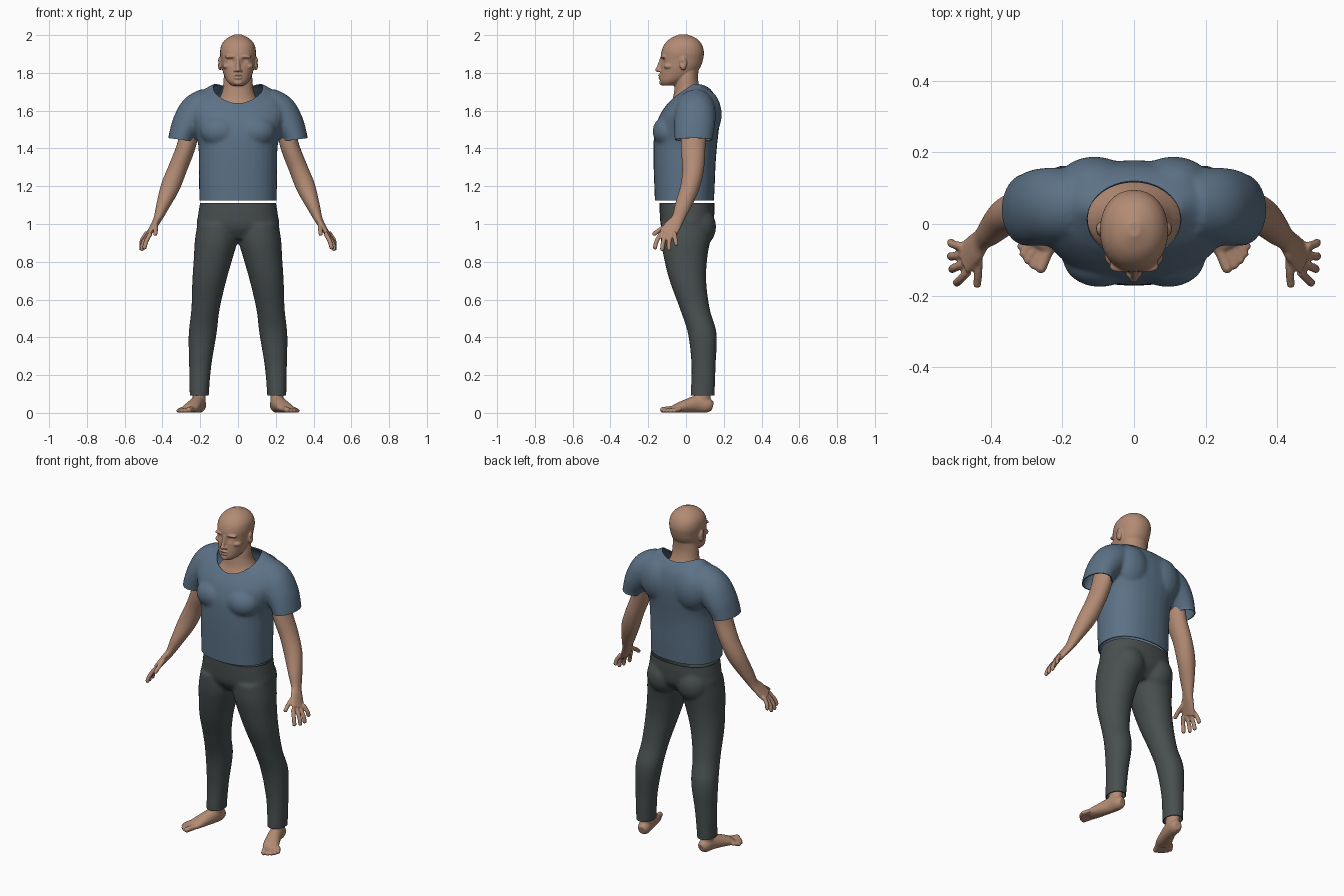
import bpy, bmesh, math
from mathutils import Vector, Matrix

X, Y, Z = Vector((1, 0, 0)), Vector((0, 1, 0)), Vector((0, 0, 1))
SIDES = (("left", 1), ("right", -1))

cube = bpy.data.objects.get("Cube")
if cube:
    bpy.data.objects.remove(cube, do_unlink=True)


def material(name, rgb):
    mat = bpy.data.materials.new(name)
    mat.use_nodes = True
    mat.diffuse_color = (*rgb, 1)
    mat.node_tree.nodes["Principled BSDF"].inputs["Base Color"].default_value = (*rgb, 1)
    return mat


skin = material("warm skin", (0.45, 0.26, 0.175))
blue = material("slate blue cloth", (0.107, 0.168, 0.24))
grey = material("charcoal cloth", (0.066, 0.077, 0.078))


def spline(rows, steps=6):
    """Smooth interpolation through the given stations."""
    rows = [Vector(r) for r in rows]
    padded = [rows[0]] + rows + [rows[-1]]
    out = []
    for p, q, r, s in zip(padded, padded[1:], padded[2:], padded[3:]):
        for k in range(steps):
            t = k / steps
            out.append(q + 0.5 * t * ((r - p) + t * ((2 * p - 5 * q + 4 * r - s)
                                                     + t * (3 * (q - r) + s - p))))
    return out + [rows[-1]]


def tube(bm, stations, ref=Y, level=False, power=2.0, n=32):
    """Loft of (x, y, z, half width, half depth); ref is the depth direction."""
    rows = spline(stations)
    mids = [Vector(r[:3]) for r in rows]
    rings = []
    for i, row in enumerate(rows):
        d = Z if level else (mids[min(i + 1, len(rows) - 1)] - mids[max(i - 1, 0)]).normalized()
        b = (ref - d * ref.dot(d)).normalized()
        a = b.cross(d)
        ring = []
        for k in range(n):
            c, s = math.cos(math.tau * k / n), math.sin(math.tau * k / n)
            u = math.copysign(abs(c) ** (2 / power), c) * row[3]
            v = math.copysign(abs(s) ** (2 / power), s) * row[4]
            ring.append(bm.verts.new(mids[i] + a * u + b * v))
        rings.append(ring)
    for lo, hi in zip(rings, rings[1:]):
        for k in range(n):
            bm.faces.new((lo[k], lo[k - 1], hi[k - 1], hi[k]))
    bm.faces.new(rings[0])
    bm.faces.new(rings[-1])


def trunk(bm, rows, power=2.0):
    """Level loft on the centre line from (z, half width, front y, back y)."""
    tube(bm, [(0, (f + b) / 2, z, w, (b - f) / 2) for z, w, f, b in rows], level=True, power=power)


def blob(bm, centre, size):
    mat = Matrix.Translation(centre) @ Matrix.Diagonal((*size, 1))
    bmesh.ops.create_uvsphere(bm, u_segments=20, v_segments=14, radius=1, matrix=mat)


def digit(bm, path, r, ref=Y):
    tube(bm, [(*p, r, r) for p in path], ref, n=14)
    blob(bm, path[-1], (r, r, r))


def realise(obj, *mods):
    for kind, settings in mods:
        mod = obj.modifiers.new(kind, kind)
        for key, value in settings.items():
            setattr(mod, key, value)
    graph = bpy.context.evaluated_depsgraph_get()
    mesh = bpy.data.meshes.new_from_object(obj.evaluated_get(graph))
    obj.modifiers.clear()
    obj.data = mesh


def add_object(bm, name):
    bmesh.ops.recalc_face_normals(bm, faces=bm.faces[:])
    mesh = bpy.data.meshes.new(name)
    bm.to_mesh(mesh)
    bm.free()
    obj = bpy.data.objects.new(name, mesh)
    bpy.context.collection.objects.link(obj)
    return obj


def fuse(bm, name, voxel, smooth):
    """Melt overlapping volumes into one organic surface."""
    obj = add_object(bm, name)
    realise(obj, ("REMESH", dict(mode="VOXEL", voxel_size=voxel)),
            ("SMOOTH", dict(factor=0.5, iterations=smooth)))
    return obj


def finish(obj, mat):
    obj.data.materials.clear()
    obj.data.materials.append(mat)
    obj.data.shade_smooth()
    obj.data.set_sharp_from_angle(angle=math.radians(55))


def cut(bm, point, normal, keep=lambda co: True):
    """Remove everything behind a plane, among the vertices chosen by keep."""
    verts = [v for v in bm.verts if keep(v.co)]
    chosen = set(verts)
    parts = [g for seq in (bm.edges, bm.faces) for g in seq if all(v in chosen for v in g.verts)]
    bmesh.ops.bisect_plane(bm, geom=verts + parts, plane_co=point, plane_no=normal, clear_inner=True)


def push(obj, centre, radius, offset):
    """Soft sculpting dab."""
    centre, offset = Vector(centre), Vector(offset)
    for v in obj.data.vertices:
        d = (v.co - centre).length / radius
        if d < 3:
            v.co += offset * math.exp(-d * d)


# Head and neck
bm = bmesh.new()
trunk(bm, [(1.733, .034, -.128, -.05), (1.755, .058, -.138, -.01), (1.79, .075, -.138, .045),
           (1.83, .086, -.134, .076), (1.87, .091, -.134, .09), (1.91, .095, -.131, .095),
           (1.95, .087, -.115, .084), (1.982, .06, -.083, .056), (2.004, .016, -.035, .005)], 2.15)
trunk(bm, [(1.56, .16, -.1, .13), (1.62, .13, -.088, .12), (1.665, .1, -.07, .1),
           (1.71, .082, -.062, .076), (1.77, .076, -.055, .064), (1.85, .065, -.04, .07)])
tube(bm, [(0, -.128, 1.878, .008, .01), (0, -.137, 1.845, .01, .012), (0, -.147, 1.82, .012, .012)])
blob(bm, (0, -.15, 1.816), (.013, .014, .011))
blob(bm, (0, -.138, 1.787), (.024, .011, .006))
blob(bm, (0, -.136, 1.773), (.022, .011, .006))
blob(bm, (0, -.128, 1.748), (.024, .014, .014))
for _, s in SIDES:
    blob(bm, (s * .014, -.139, 1.812), (.009, .011, .008))
    blob(bm, (s * .036, -.118, 1.885), (.034, .019, .01))
    blob(bm, (s * .058, -.09, 1.835), (.024, .028, .016))
    blob(bm, (s * .095, -.015, 1.85), (.013, .02, .036))
head = fuse(bm, "head", .0042, 4)
for _, s in SIDES:
    push(head, (s * .037, -.13, 1.863), .017, (0, .014, 0))
    push(head, (s * .038, -.118, 1.861), .009, (0, -.006, 0))
    push(head, (s * .106, -.02, 1.852), .012, (-s * .007, 0, 0))
    push(head, (s * .012, -.142, 1.802), .005, (0, 0, .004))
for i in range(-4, 5):
    push(head, (i * .006, -.145, 1.78), .0045, (0, .003, 0))
finish(head, skin)

# Arms with hands
for side, s in SIDES:
    bm = bmesh.new()
    arm = [(.245, .05, 1.56, .05, .07), (.272, .038, 1.42, .05, .066), (.317, .038, 1.3, .05, .058),
           (.357, .022, 1.2, .051, .051), (.397, -.015, 1.1, .036, .043), (.424, -.042, 1.03, .023, .034),
           (.446, -.07, .99, .018, .044), (.474, -.098, .945, .014, .046)]
    tube(bm, [(s * x, y, z, a, b) for x, y, z, a, b in arm])
    fingers = [((.463, -.133, .95), (.485, -.155, .91), (.495, -.164, .876)),
               ((.471, -.11, .945), (.5, -.122, .9), (.508, -.126, .868)),
               ((.478, -.085, .945), (.505, -.09, .9), (.512, -.09, .87)),
               ((.482, -.063, .955), (.506, -.056, .918), (.511, -.052, .895)),
               ((.434, -.08, 1.0), (.435, -.13, .975), (.438, -.168, .948))]
    for path in fingers:
        digit(bm, [(s * x, y, z) for x, y, z in path], .0118, X)
    finish(fuse(bm, side + "_arm", .005, 3), skin)

# Feet with toes
for side, s in SIDES:
    bm = bmesh.new()
    foot = [(.199, .14, .034, .022, .024), (.203, .115, .04, .035, .039), (.213, .06, .046, .037, .045),
            (.232, .005, .037, .041, .036), (.25, -.04, .027, .045, .026), (.262, -.065, .02, .042, .018)]
    tube(bm, [(s * x, y, z, a, b) for x, y, z, a, b in foot], Z)
    ankle = [(.205, .088, .22, .042, .046), (.205, .088, .11, .035, .043), (.207, .082, .04, .035, .045)]
    tube(bm, [(s * x, y, z, a, b) for x, y, z, a, b in ankle])
    tips = [(.26, -.122), (.281, -.115), (.297, -.101), (.309, -.083), (.315, -.062)]
    for i, (x, y) in enumerate(tips):
        r = .016 if i == 0 else .0115
        base = (s * (.236 + .014 * i), -.064 + .009 * i, .022)
        digit(bm, [base, (s * x, y, r)], r, Z)
    finish(fuse(bm, side + "_foot", .005, 3), skin)

# Shirt: torso and sleeves melted together, then hem, cuffs and neckline cut open
bm = bmesh.new()
trunk(bm, [(1.06, .205, -.162, .145), (1.2, .206, -.168, .152), (1.32, .208, -.172, .157),
           (1.42, .211, -.172, .165), (1.5, .235, -.165, .174), (1.58, .262, -.137, .178),
           (1.65, .252, -.088, .166), (1.69, .208, -.05, .148), (1.72, .168, -.015, .122),
           (1.742, .13, .008, .09)], 2.3)
for _, s in SIDES:
    sleeve = [(.15, .05, 1.625, .1, .1), (.215, .05, 1.59, .1, .108), (.265, .046, 1.53, .085, .108),
              (.295, .041, 1.47, .071, .102), (.304, .04, 1.43, .068, .1), (.306, .04, 1.39, .068, .1)]
    tube(bm, [(s * x, y, z, a, b) for x, y, z, a, b in sleeve])
    blob(bm, (s * .095, -.095, 1.49), (.105, .082, .085))
    blob(bm, (s * .11, .105, 1.58), (.11, .084, .13))
shirt = fuse(bm, "shirt", .0085, 9)
bm = bmesh.new()
bmesh.ops.create_cone(bm, cap_ends=True, segments=64, radius1=1, radius2=1, depth=.4,
                      matrix=Matrix.Translation((0, .012, 1.78)) @ Matrix.Diagonal((.131, .108, 1, 1)))
cutter = add_object(bm, "neckline_cutter")
cutter.hide_render = True
realise(shirt, ("BOOLEAN", dict(operation="DIFFERENCE", solver="EXACT", object=cutter)))
bpy.data.objects.remove(cutter, do_unlink=True)
bm = bmesh.new()
bm.from_mesh(shirt.data)
inside = []
for f in bm.faces:
    c = f.calc_center_median()
    if c.z > 1.57 and math.hypot(c.x / .131, (c.y - .012) / .108) < 1.001:
        inside.append(f)
bmesh.ops.delete(bm, geom=inside, context="FACES")
cut(bm, (0, 0, 1.125), Z)
for _, s in SIDES:
    cut(bm, (s * .3, 0, 1.446), (-s * .13, 0, 1), lambda co: co.x * s > .222 and co.z < 1.5)
bm.to_mesh(shirt.data)
bm.free()
realise(shirt, ("SOLIDIFY", dict(thickness=.006, offset=-1)))
finish(shirt, blue)

# Trousers: hips and both legs melted together, then waist and ankles cut open
bm = bmesh.new()
trunk(bm, [(.92, .12, -.09, .09), (.98, .213, -.13, .14), (1.05, .211, -.139, .15),
           (1.11, .202, -.14, .15), (1.16, .2, -.14, .148)], 2.3)
for _, s in SIDES:
    leg = [(.205, .088, .04, .051, .064), (.205, .088, .1, .051, .064), (.2, .093, .25, .059, .064),
           (.187, .086, .42, .074, .076), (.172, .047, .55, .075, .079), (.152, .01, .7, .09, .097),
           (.131, -.002, .82, .103, .115), (.116, -.002, .91, .113, .13), (.108, .005, 1.0, .107, .138)]
    tube(bm, [(s * x, y, z, a, b) for x, y, z, a, b in leg], level=True, power=2.1)
    blob(bm, (s * .1, .06, .985), (.1, .1, .11))
trousers = fuse(bm, "trousers", .009, 8)
bm = bmesh.new()
bm.from_mesh(trousers.data)
cut(bm, (0, 0, .092), Z)
cut(bm, (0, 0, 1.11), -Z)
bm.to_mesh(trousers.data)
bm.free()
realise(trousers, ("SOLIDIFY", dict(thickness=.005, offset=-1)))
finish(trousers, grey)
